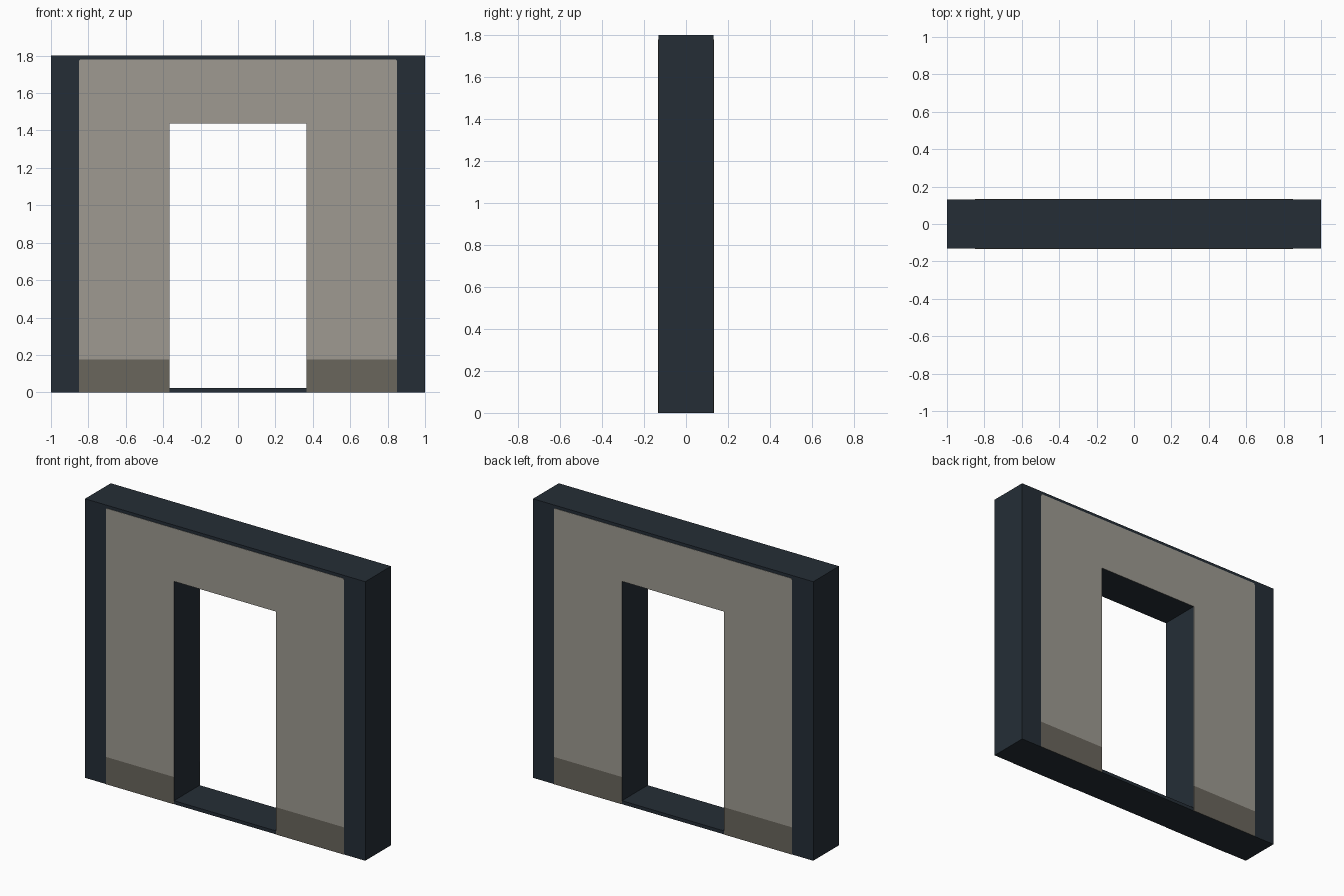
import bpy, bmesh

if "Cube" in bpy.data.objects:
    bpy.data.objects.remove(bpy.data.objects["Cube"])

HALF_W, HEIGHT, HALF_D = 1.0, 1.8, 0.131   # wall body
DOOR, SILL, LINTEL = 0.365, 0.022, 1.438   # opening
PANEL, PANEL_TOP, BASE_TOP = 0.85, 1.78, 0.176
PROUD = 0.002                              # plate thickness


def material(name, rgb):
    m = bpy.data.materials.new(name)
    m.diffuse_color = (*rgb, 1)
    m.use_nodes = True
    m.node_tree.nodes["Principled BSDF"].inputs["Base Color"].default_value = m.diffuse_color
    return m


def add_object(name, bm, mat):
    bmesh.ops.recalc_face_normals(bm, faces=bm.faces)
    me = bpy.data.meshes.new(name)
    bm.to_mesh(me)
    bm.free()
    me.materials.append(mat)
    ob = bpy.data.objects.new(name, me)
    bpy.context.collection.objects.link(ob)
    return ob


def plate(name, outline, mat, side):
    """Thin plate from an (x, z) outline on the front (-1) or back (1)."""
    bm = bmesh.new()
    face = bm.faces.new([bm.verts.new((x, side * HALF_D, z)) for x, z in outline])
    ext = bmesh.ops.extrude_face_region(bm, geom=[face])
    moved = [v for v in ext["geom"] if isinstance(v, bmesh.types.BMVert)]
    bmesh.ops.translate(bm, verts=moved, vec=(0, side * PROUD, 0))
    return add_object(name, bm, mat)


dark = material("dark slate", (0.018, 0.027, 0.037))
stone = material("warm grey panel", (0.342, 0.323, 0.283))
base = material("dark taupe base", (0.143, 0.132, 0.108))

# Wall body: rectangular frame swept around the doorway
bm = bmesh.new()


def loop(w, z0, z1, y):
    return [bm.verts.new((x, y, z)) for x, z in ((-w, z0), (w, z0), (w, z1), (-w, z1))]


rings = [loop(HALF_W, 0, HEIGHT, -HALF_D), loop(HALF_W, 0, HEIGHT, HALF_D),
         loop(DOOR, SILL, LINTEL, HALF_D), loop(DOOR, SILL, LINTEL, -HALF_D)]
for i in range(4):
    a, b = rings[i], rings[(i + 1) % 4]
    for j in range(4):
        k = (j + 1) % 4
        bm.faces.new((a[j], a[k], b[k], b[j]))
add_object("door_wall", bm, dark)

# Facing panels and base strips on both faces
c = 0.01
arch = [(-PANEL, BASE_TOP), (-DOOR, BASE_TOP), (-DOOR, LINTEL), (DOOR, LINTEL),
        (DOOR, BASE_TOP), (PANEL, BASE_TOP), (PANEL, PANEL_TOP - c),
        (PANEL - c * 0.3, PANEL_TOP - c * 0.3), (PANEL - c, PANEL_TOP),
        (-PANEL + c, PANEL_TOP), (-PANEL + c * 0.3, PANEL_TOP - c * 0.3),
        (-PANEL, PANEL_TOP - c)]
for side, label in ((-1, "front"), (1, "back")):
    plate(label + "_panel", arch, stone, side)
    for s, hand in ((-1, "left"), (1, "right")):
        strip = [(s * DOOR, 0), (s * PANEL, 0), (s * PANEL, BASE_TOP), (s * DOOR, BASE_TOP)]
        plate(f"{label}_{hand}_base_strip", strip, base, side)
